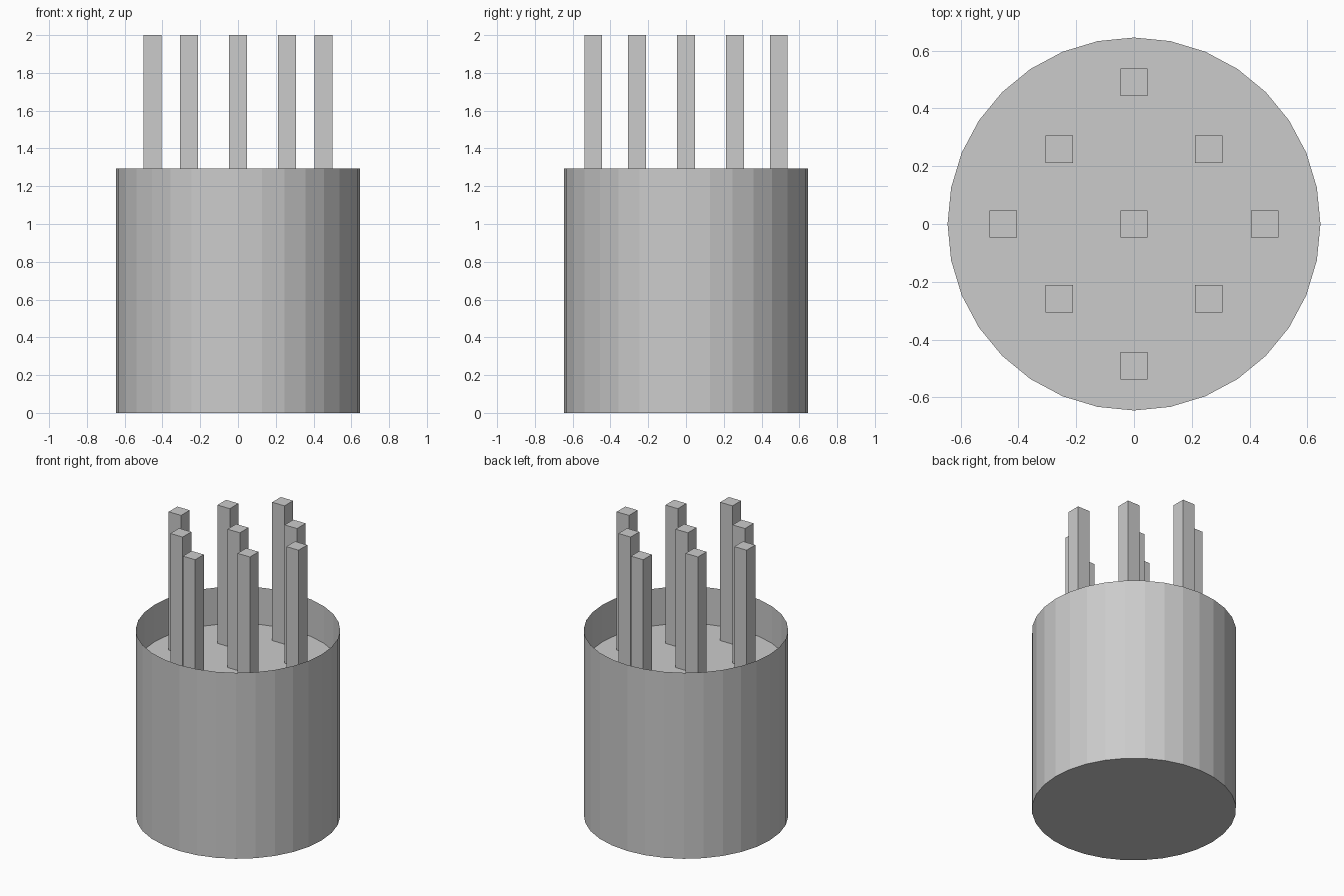
import bpy, bmesh, math
from mathutils import Matrix

if "Cube" in bpy.data.objects:
    bpy.data.objects.remove(bpy.data.objects["Cube"])

SIDES = 32
RADIUS = 0.645
RIM_Z = 1.295
FLOOR_Z = 1.037
STICK = 0.095


def to_object(name, bm):
    mesh = bpy.data.meshes.new(name)
    bm.to_mesh(mesh)
    bm.free()
    obj = bpy.data.objects.new(name, mesh)
    bpy.context.collection.objects.link(obj)
    return obj


def ring(bm, z):
    return [bm.verts.new((RADIUS * math.cos(2 * math.pi * i / SIDES),
                          RADIUS * math.sin(2 * math.pi * i / SIDES), z))
            for i in range(SIDES)]


# Cup: thin open-topped wall with a closed base
bm = bmesh.new()
bottom, rim = ring(bm, 0), ring(bm, RIM_Z)
bm.faces.new(bottom[::-1])
for i in range(SIDES):
    j = (i + 1) % SIDES
    bm.faces.new((bottom[i], bottom[j], rim[j], rim[i]))
to_object("cup", bm)

# Filling: flat disc set below the rim
bm = bmesh.new()
bm.faces.new(ring(bm, FLOOR_Z))
to_object("filling_surface", bm)

# Sticks: centre, four on the axes, four on the diagonals
spots = [(0, 0), (0, 0.491), (0, -0.491), (0.453, 0), (-0.453, 0)]
spots += [(sx * 0.259, sy * 0.259) for sx in (-1, 1) for sy in (-1, 1)]
height = 2 - FLOOR_Z
for n, (x, y) in enumerate(spots, 1):
    bm = bmesh.new()
    bmesh.ops.create_cube(bm, size=1, matrix=Matrix.Diagonal((STICK, STICK, height, 1)))
    stick = to_object(f"stick_{n}", bm)
    stick.location = (x, y, FLOOR_Z + height / 2)
